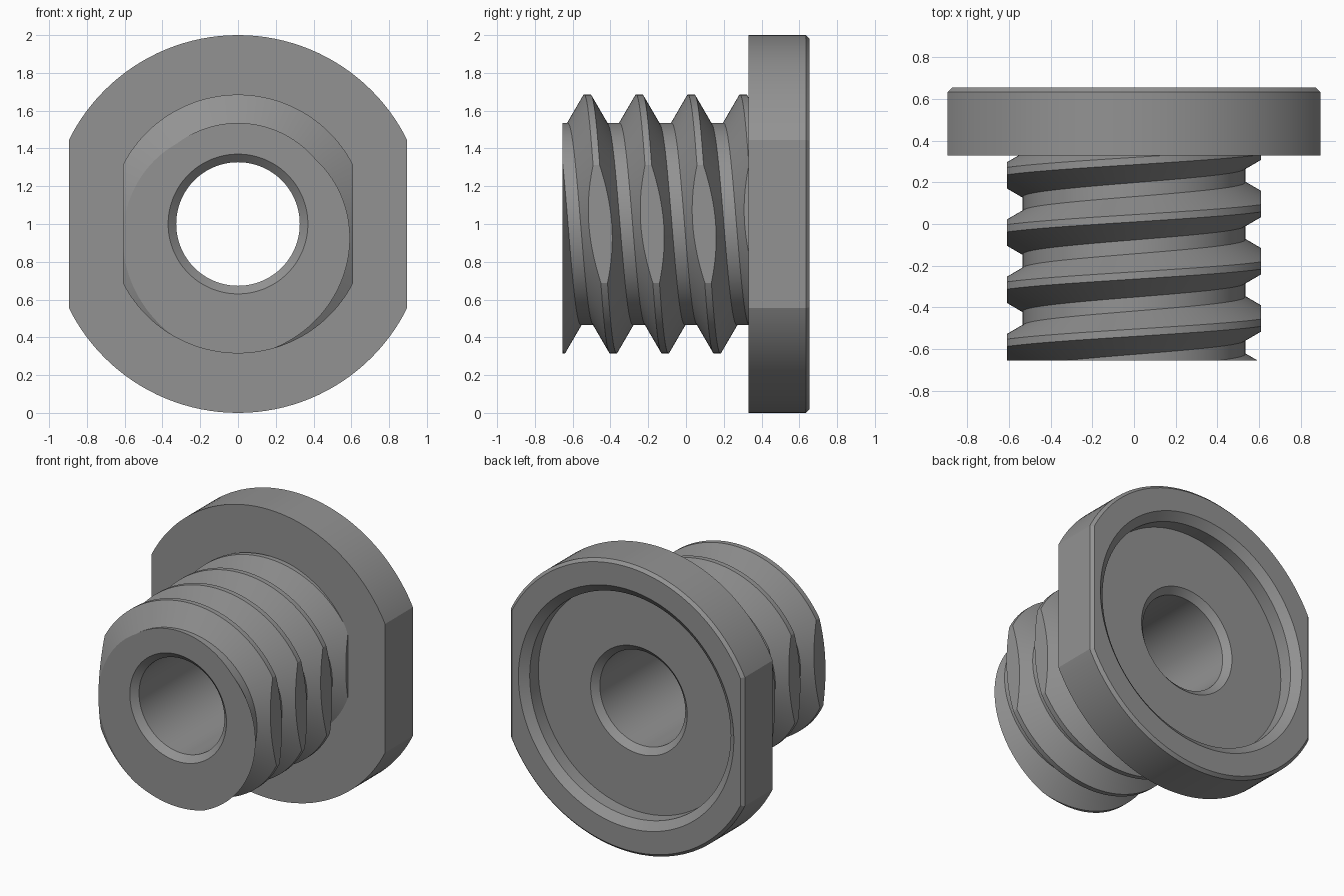
import bpy, bmesh, math
from mathutils import Vector

if "Cube" in bpy.data.objects:
    bpy.data.objects.remove(bpy.data.objects["Cube"])

SEG = 128
FRONT, SEAT, BACK = -0.655, 0.33, 0.655      # nose, flange seat and rear planes
BORE, BORE_EDGE = 0.327, 0.37

steel = bpy.data.materials.new("grey_steel")
steel.diffuse_color = (0.29, 0.29, 0.29, 1)
steel.use_nodes = True
steel.node_tree.nodes["Principled BSDF"].inputs["Base Color"].default_value = steel.diffuse_color


def ring_point(r, y, a):
    return Vector((r * math.sin(a), y, 1 + r * math.cos(a)))


def sweep(bm, profile, pitch=0.0):
    """Turn an (r, y) profile about the y axis, advancing by pitch per turn."""
    cols = []
    for i in range(SEG + 1):
        t = i / SEG
        cols.append([bm.verts.new(ring_point(r, y + pitch * t, math.tau * t))
                     for r, y in profile])
    for a, b in zip(cols, cols[1:]):
        for j in range(len(profile) - 1):
            bm.faces.new((a[j], b[j], b[j + 1], a[j + 1]))
    bmesh.ops.remove_doubles(bm, verts=bm.verts, dist=1e-5)


def slice_mesh(bm, co, no, clear=True):
    geom = bm.verts[:] + bm.edges[:] + bm.faces[:]
    cut = bmesh.ops.bisect_plane(bm, geom=geom, dist=1e-6, plane_co=co,
                                 plane_no=no, clear_outer=clear)
    return [e for e in cut["geom_cut"] if isinstance(e, bmesh.types.BMEdge)]


def finish(bm, name):
    bmesh.ops.recalc_face_normals(bm, faces=bm.faces)
    mesh = bpy.data.meshes.new(name)
    bm.to_mesh(mesh)
    bm.free()
    mesh.materials.append(steel)
    obj = bpy.data.objects.new(name, mesh)
    bpy.context.collection.objects.link(obj)
    bpy.ops.object.select_all(action='DESELECT')
    obj.select_set(True)
    bpy.context.view_layer.objects.active = obj
    bpy.ops.object.shade_smooth_by_angle(angle=math.radians(15))
    return obj


# Flange with rear recess and the chamfered bore
bm = bmesh.new()
sweep(bm, [(0.50, SEAT), (1.0, SEAT), (1.0, 0.635), (0.98, BACK),
           (0.825, BACK), (0.77, 0.61), (0.77, 0.515), (BORE_EDGE, 0.515),
           (BORE, 0.475), (BORE, FRONT + 0.04), (BORE_EDGE, FRONT)])
for s in (-1, 1):
    # side flat, then its rear chamfer
    for co, no in (((s * 0.895, 0, 1), (s, 0, 0)),
                   ((s * 0.895, 0.635, 1), (s, 1, 0))):
        edges = slice_mesh(bm, co, no)
        bmesh.ops.holes_fill(bm, edges=edges, sides=0)
finish(bm, "flange_and_bore")

# Helical thread, trimmed at both ends
PITCH, MAJOR, MINOR, CREST = 0.275, 0.685, 0.535, 0.035
FLANK = (MAJOR - MINOR) * math.tan(math.radians(30))
profile = []
for k in range(-2, 5):
    y = -0.5225 + k * PITCH
    profile += [(MINOR, y - CREST / 2 - FLANK), (MAJOR, y - CREST / 2),
                (MAJOR, y + CREST / 2), (MINOR, y + CREST / 2 + FLANK)]
bm = bmesh.new()
sweep(bm, profile, PITCH)
slice_mesh(bm, (0, SEAT + 0.005, 1), (0, 1, 0))
slice_mesh(bm, (0, FRONT, 1), (0, -1, 0))

# Side flats pressed onto the thread crests
FLAT = 0.61
for s in (-1, 1):
    slice_mesh(bm, (s * FLAT, 0, 1), (s, 0, 0), clear=False)
for v in bm.verts:
    v.co.x = max(-FLAT, min(FLAT, v.co.x))

# Nose face between the bore edge and the thread outline
rim = [e for e in bm.edges if e.is_boundary
       and all(abs(v.co.y - FRONT) < 1e-4 for v in e.verts)]
inner = [bm.verts.new(ring_point(BORE_EDGE, FRONT, math.tau * i / SEG))
         for i in range(SEG)]
rim += [bm.edges.new((inner[i - 1], inner[i])) for i in range(SEG)]
bmesh.ops.triangle_fill(bm, edges=rim, use_beauty=True, normal=(0, -1, 0))
finish(bm, "threaded_body")
